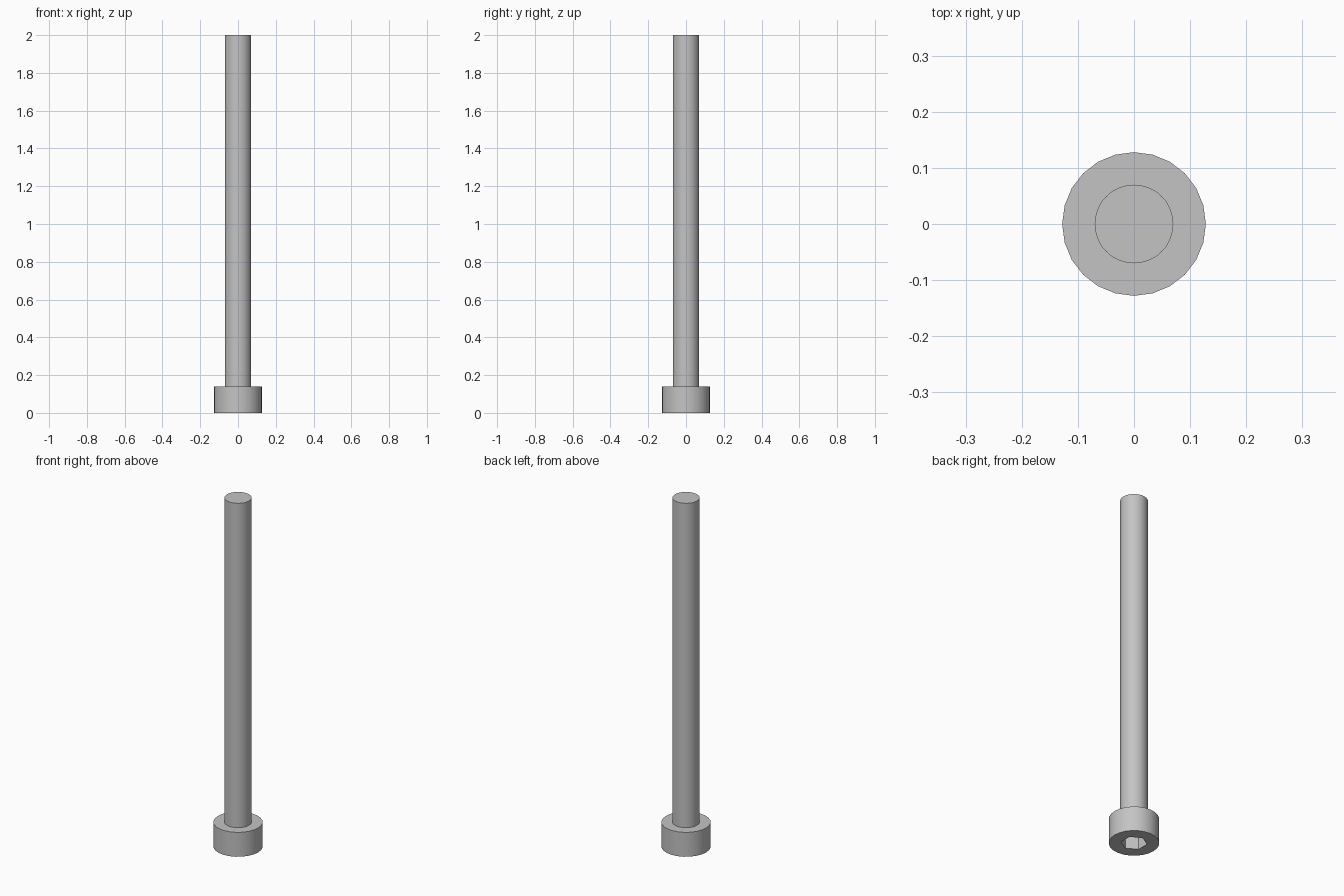
import bpy
import bmesh
import math

cube = bpy.data.objects.get("Cube")
if cube:
    bpy.data.objects.remove(cube, do_unlink=True)

HEAD_RADIUS, HEAD_HEIGHT = 0.128, 0.14
SHAFT_RADIUS, TOTAL_HEIGHT = 0.07, 2.0
SOCKET_RADIUS, SOCKET_DEPTH = 0.067, 0.08

steel = bpy.data.materials.new("steel_grey")
steel.use_nodes = True
steel.diffuse_color = (0.55, 0.55, 0.55, 1)
steel.node_tree.nodes["Principled BSDF"].inputs["Base Color"].default_value = steel.diffuse_color


def ring(bm, radius, z, sides, turn=0.0):
    """Closed loop of vertices and its edges."""
    angles = [turn + math.tau * i / sides for i in range(sides)]
    verts = [bm.verts.new((radius * math.cos(a), radius * math.sin(a), z)) for a in angles]
    edges = [bm.edges.new((verts[i - 1], verts[i])) for i in range(sides)]
    return verts, edges


def wall(bm, lower, upper):
    for i in range(len(lower)):
        bm.faces.new((lower[i - 1], lower[i], upper[i], upper[i - 1]))


def finish(bm, name):
    bmesh.ops.recalc_face_normals(bm, faces=bm.faces[:])
    mesh = bpy.data.meshes.new(name)
    bm.to_mesh(mesh)
    bm.free()
    mesh.materials.append(steel)
    obj = bpy.data.objects.new(name, mesh)
    bpy.context.collection.objects.link(obj)
    bpy.ops.object.select_all(action="DESELECT")
    obj.select_set(True)
    bpy.context.view_layer.objects.active = obj
    bpy.ops.object.shade_smooth_by_angle(angle=math.radians(30))


# Cylindrical head with a hexagonal socket in its underside
bm = bmesh.new()
base, base_edges = ring(bm, HEAD_RADIUS, 0, 24)
top, _ = ring(bm, HEAD_RADIUS, HEAD_HEIGHT, 24)
rim, rim_edges = ring(bm, SOCKET_RADIUS, 0, 6, math.pi / 6)
floor, _ = ring(bm, SOCKET_RADIUS, SOCKET_DEPTH, 6, math.pi / 6)
bmesh.ops.triangle_fill(bm, edges=base_edges + rim_edges, use_beauty=True)
wall(bm, base, top)
wall(bm, rim, floor)
bm.faces.new(top)
bm.faces.new(floor)
finish(bm, "screw_head")

# Long plain shaft standing on the head, with an extra closed end inside it
bm = bmesh.new()
bottom, _ = ring(bm, SHAFT_RADIUS, HEAD_HEIGHT - 0.01, 48)
tip, _ = ring(bm, SHAFT_RADIUS, TOTAL_HEIGHT, 48)
wall(bm, bottom, tip)
bm.faces.new(bottom)
bm.faces.new(tip)
finish(bm, "screw_shaft")
